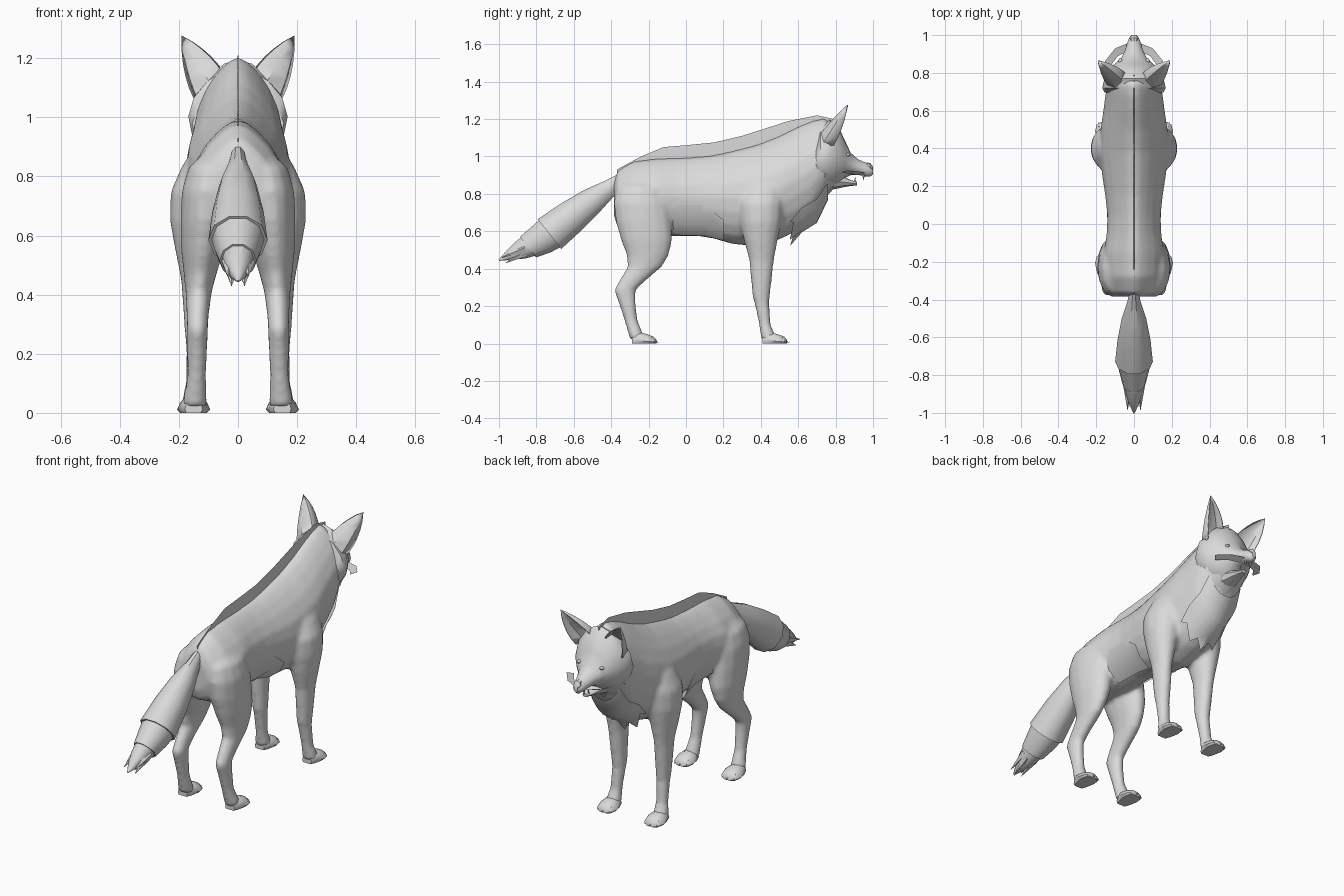
import bpy, bmesh, math
from mathutils import Vector as V

if "Cube" in bpy.data.objects:
    bpy.data.objects.remove(bpy.data.objects["Cube"])

COLOUR = (0.7, 0.7, 0.7, 1)
coat = bpy.data.materials.new("grey_coat")
coat.use_nodes = True
coat.diffuse_color = COLOUR
coat.node_tree.nodes["Principled BSDF"].inputs["Base Color"].default_value = COLOUR
parts = []


def finish(name, bm):
    """Clean a bmesh and turn it into a named object."""
    bmesh.ops.remove_doubles(bm, verts=bm.verts, dist=0.0005)
    bmesh.ops.recalc_face_normals(bm, faces=bm.faces)
    mesh = bpy.data.meshes.new(name)
    bm.to_mesh(mesh)
    bm.free()
    mesh.materials.append(coat)
    obj = bpy.data.objects.new(name, mesh)
    bpy.context.scene.collection.objects.link(obj)
    parts.append(obj)
    return obj


def ring(centre, side, up, n):
    """Ellipse of n points spanned by two half axes."""
    angles = [math.tau * i / n for i in range(n)]
    return [V(centre) + V(side) * math.cos(a) + V(up) * math.sin(a) for a in angles]


def skin(bm, rings):
    """Skin a row of rings and close both ends."""
    rows = [[bm.verts.new(p) for p in r] for r in rings]
    n = len(rows[0])
    for a, b in zip(rows, rows[1:]):
        for i in range(n):
            j = (i + 1) % n
            bm.faces.new((a[i], a[j], b[j], b[i]))
    bm.faces.new(rows[0])
    bm.faces.new(rows[-1])


def loft(name, rings):
    """One skinned part as its own object."""
    bm = bmesh.new()
    skin(bm, rings)
    return finish(name, bm)


def lengthwise(stations, n, x=0, pinch=0):
    """Upright rings from (y, top, bottom, half width), pinched to a ridge on top."""
    rings = []
    for y, t, b, w in stations:
        mid, half = (t + b) / 2, (t - b) / 2
        row = ring((x, y, mid), (w, 0, 0), (0, 0, half), n)
        for p in row:
            p.x = x + (p.x - x) * (1 - pinch * max(0, (p.z - mid) / half) ** 2)
        rings.append(row)
    return rings


def limb(bm, stations, side):
    """Level rings from (z, y, x, half depth, half width)."""
    skin(bm, [ring((x * side, y, z), (w + .003, 0, 0), (0, d + .003, 0), 14)
              for z, y, x, d, w in stations])


def spike(name, base, tip, r, n=5):
    """Pointed tuft, claw or tooth."""
    base, tip = V(base), V(tip)
    axis = (tip - base).normalized()
    u = axis.orthogonal().normalized()
    v = axis.cross(u)
    loft(name, [ring(base, u * r, v * r, n), ring(tip, u * r * .04, v * r * .04, n)])


def sheet(name, rows):
    """Single-layer strip of quads between rows of points."""
    bm = bmesh.new()
    grid = [[bm.verts.new(p) for p in row] for row in rows]
    for a, b in zip(grid, grid[1:]):
        for i in range(len(a) - 1):
            bm.faces.new((a[i], a[i + 1], b[i + 1], b[i]))
    return finish(name, bm)


def bib(name, stations, drop, spread):
    """Fur sheet wrapped under the neck, ending in a jagged hem."""
    rows = []
    for y, t, b, w in stations:
        row = []
        for i in range(-4, 5):
            a = i / 4 * spread
            fall = drop if (y == stations[-1][0] and i % 2 == 0) else 0
            row.append((w * math.sin(a), y - fall * .4,
                        (t + b) / 2 - (t - b) / 2 * math.cos(a) - fall))
        rows.append(row)
    sheet(name, rows)


# Trunk, neck and legs blended into one skin
body = bmesh.new()
skin(body, lengthwise([
    (-.385, .87, .68, .07), (-.365, .925, .62, .12), (-.28, .975, .58, .155),
    (-.15, .99, .575, .16), (-.05, .993, .575, .145), (.05, .997, .575, .142),
    (.15, 1.008, .56, .153), (.25, 1.03, .53, .168), (.38, 1.063, .522, .182),
    (.5, 1.11, .555, .178), (.6, 1.16, .605, .163), (.68, 1.193, .67, .153),
    (.74, 1.205, .77, .143), (.79, 1.165, .86, .11)], 20, 0, .4))
for s in (1, -1):
    limb(body, [
        (.91, .425, .085, .05, .035), (.84, .415, .115, .1, .07), (.75, .4, .132, .12, .093),
        (.65, .4, .14, .11, .088), (.55, .4, .145, .088, .065), (.45, .404, .145, .065, .045),
        (.25, .402, .14, .044, .036), (.22, .405, .14, .037, .033), (.1, .422, .145, .029, .03),
        (.02, .445, .15, .04, .042)], s)
    limb(body, [
        (.89, -.25, .06, .06, .04), (.83, -.24, .09, .13, .075), (.75, -.238, .105, .148, .083),
        (.65, -.226, .112, .148, .08), (.55, -.21, .12, .135, .07), (.47, -.205, .128, .11, .053),
        (.41, -.22, .133, .09, .042), (.34, -.283, .136, .07, .036),
        (.285, -.327, .137, .056, .033), (.23, -.317, .138, .045, .032),
        (.13, -.296, .14, .033, .029), (.02, -.258, .147, .038, .04)], s)
torso = finish("body_and_legs", body)
blend = torso.modifiers.new("blend", "REMESH")
blend.mode = "VOXEL"
blend.voxel_size = .012
blend.use_smooth_shade = True
relax = torso.modifiers.new("relax", "SMOOTH")
relax.factor = .5
relax.iterations = 8

# Paper-thin crest standing along the back
loft("back_mane", lengthwise([
    (-.37, .93, .88, .002), (-.24, 1, .93, .002), (-.12, 1.05, .92, .002),
    (0, 1.06, .92, .002), (.15, 1.075, .93, .002), (.3, 1.11, .97, .002),
    (.55, 1.19, 1.07, .002), (.7, 1.22, 1.14, .003), (.79, 1.2, 1.12, .003)], 4))

# Head with tapering muzzle, lower jaw and nose
loft("head", lengthwise([
    (.695, 1.1, .86, .155), (.72, 1.17, .835, .168), (.77, 1.195, .828, .157),
    (.815, 1.16, .85, .132), (.85, 1.085, .885, .1), (.88, 1.02, .9, .067),
    (.92, .985, .902, .047), (.965, .965, .892, .034), (.985, .955, .892, .026),
    (1, .935, .905, .012)], 16, 0, .25))
loft("lower_jaw", lengthwise([
    (.77, .91, .82, .07), (.84, .893, .835, .042), (.885, .872, .843, .028),
    (.915, .866, .845, .015)], 8))
loft("nose", lengthwise([
    (.965, .968, .925, .018), (.985, .965, .918, .022), (1, .945, .92, .012)], 8))

# Jagged fur hems on the chest and throat
bib("chest_bib", [
    (.76, 1.2, .77, .13), (.7, 1.2, .645, .15), (.62, 1.17, .595, .16),
    (.575, 1.14, .57, .165)], .05, 1.0)
bib("throat_bib", [
    (.8, 1.16, .84, .12), (.75, 1.18, .8, .145)], .03, 1.2)

# Tail: main brush, stepped second tuft and tip
TAIL_UP = V((0, -.62, .78))


def tail_part(name, stations):
    """Slanted rings from (y, z, half width, half height)."""
    loft(name, [ring((0, y, z), (w, 0, 0), TAIL_UP * h, 10) for y, z, w, h in stations])


tail_part("tail_brush", [
    (-.34, .89, .02, .025), (-.41, .83, .035, .05), (-.5, .765, .065, .075),
    (-.61, .68, .087, .095), (-.73, .585, .1, .107)])
tail_part("tail_second_tuft", [
    (-.71, .6, .093, .1), (-.775, .555, .08, .09), (-.845, .515, .062, .074)])
tail_part("tail_tip", [
    (-.82, .53, .06, .072), (-.89, .495, .047, .054), (-.95, .468, .028, .028),
    (-1, .445, .004, .004)])
for i, (x, y, z) in enumerate([(.034, -.985, .46), (-.034, -.985, .46),
                               (.022, -.965, .43), (-.022, -.965, .43)]):
    spike(f"tail_spike_{i}", (x, -.86, .505 + (z - .455) * .8), (x, y, z), .024)


def ear(name, s):
    """Open cup facing forward, narrowing to a point."""
    base = [V((x * s, y, z)) for x, y, z in
            ((.042, .795, 1.14), (.048, .745, 1.14), (.08, .7, 1.09),
             (.128, .72, 1.05), (.146, .79, 1.06))]
    foot = sum(base, V()) / len(base)
    tip = V((.19 * s, .865, 1.275))
    rows = [[foot.lerp(tip, t) + (b - foot) * (1 - t ** 1.8) for b in base]
            for t in (0, .2, .4, .6, .8, 1)]
    thick = sheet(name, rows).modifiers.new("thickness", "SOLIDIFY")
    thick.thickness = .005
    thick.offset = 0


def paw(name, x, heel, s):
    """Flat-soled foot with three claws."""
    rows = lengthwise([(heel, .045, -.02, .03), (heel + .03, .065, -.03, .045),
                       (heel + .08, .052, -.03, .056), (heel + .115, .038, -.02, .048),
                       (heel + .13, .02, -.01, .025)], 10, x * s)
    for row in rows:
        for p in row:
            p.z = max(p.z, 0)
    loft(name, rows)
    for i in (-1, 0, 1):
        cx = x * s + i * .03
        spike(f"{name}_claw_{i + 2}", (cx, heel + .1, .024),
              (cx + i * .006, heel + .142 - abs(i) * .012, .004), .013)


# Paired parts
for label, s in (("left", 1), ("right", -1)):
    paw(f"{label}_front_paw", .15, .41, s)
    paw(f"{label}_hind_paw", .15, -.288, s)
    ear(f"{label}_ear", s)

    # Flank panel folding under the belly
    sheet(f"{label}_flank_panel", [
        [(.141 * s, -.07, .74), (.142 * s, .1, .74), (.156 * s, .2, .66)],
        [(.12 * s, -.07, .64), (.12 * s, .1, .635), (.125 * s, .2, .6)],
        [(.05 * s, -.07, .58), (.05 * s, .1, .575), (.06 * s, .2, .55)]])

    # Eye as a small flattened ball
    bm = bmesh.new()
    bmesh.ops.create_uvsphere(bm, u_segments=8, v_segments=6, radius=.014)
    for v in bm.verts:
        v.co = V((v.co.x * .8 + .072 * s, v.co.y * 1.2 + .862, v.co.z * .7 + 1.01))
    finish(f"{label}_eye", bm)

    # Whisker strip swept back beside the mouth
    sheet(f"{label}_whiskers", [
        [(.025 * s, .96, .912), (.1 * s, .93, .918), (.155 * s, .86, .925)],
        [(.03 * s, .915, .9), (.085 * s, .89, .905), (.13 * s, .83, .915)]])

    # Teeth
    spike(f"{label}_upper_fang", (.017 * s, .95, .9), (.017 * s, .947, .87), .007)
    spike(f"{label}_lower_fang", (.014 * s, .9, .86), (.014 * s, .905, .89), .006)

# Smooth shading that keeps sharp edges
bpy.ops.object.select_all(action="DESELECT")
for obj in parts:
    obj.select_set(True)
bpy.context.view_layer.objects.active = parts[0]
bpy.ops.object.shade_smooth_by_angle(angle=math.radians(40))
